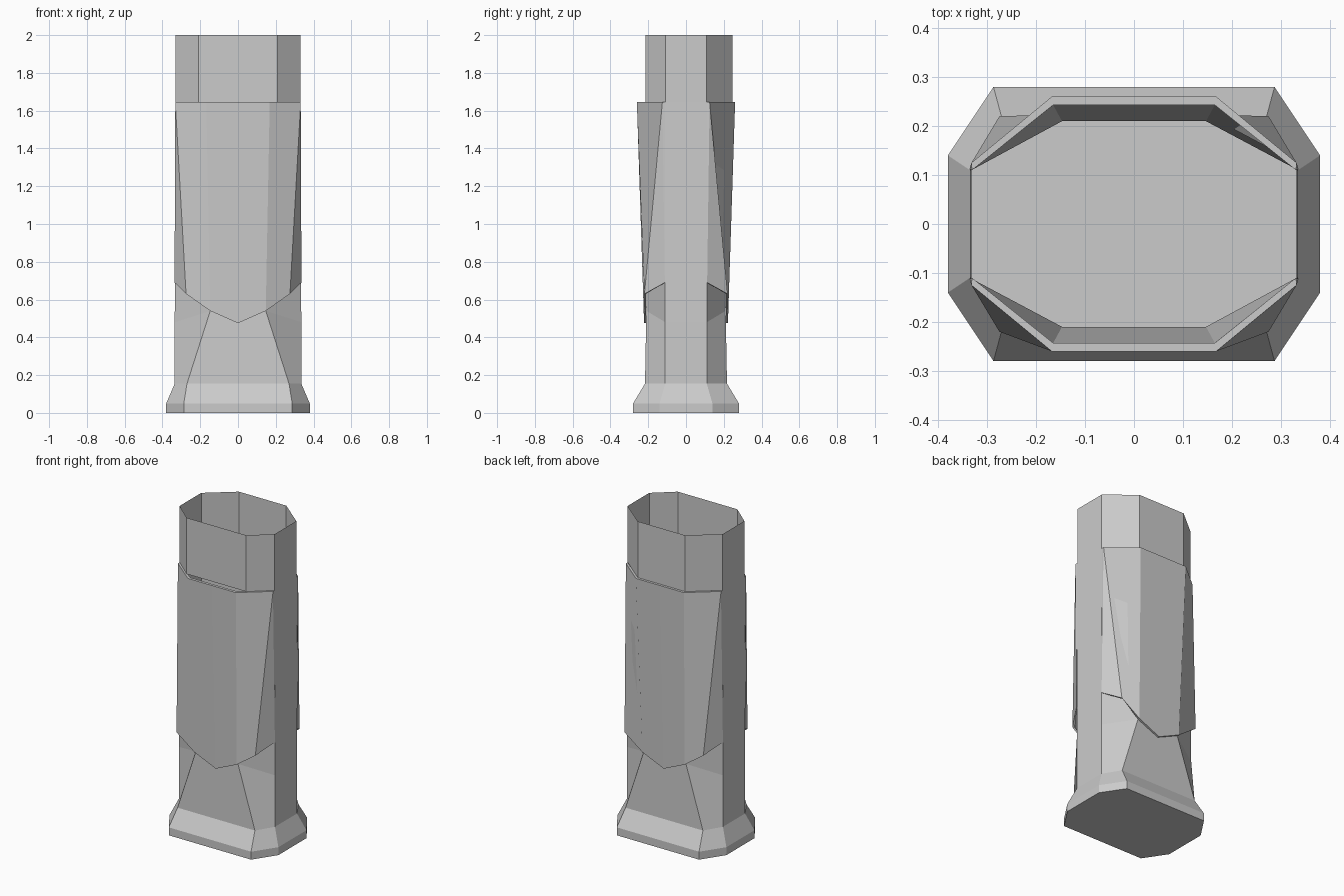
import bpy

if "Cube" in bpy.data.objects:
    bpy.data.objects.remove(bpy.data.objects["Cube"])


def make(name, verts, faces):
    mesh = bpy.data.meshes.new(name)
    mesh.from_pydata(verts, [], faces)
    mesh.validate()
    obj = bpy.data.objects.new(name, mesh)
    bpy.context.collection.objects.link(obj)
    return obj


def ring(end, side, back=None):
    """Eight-sided loop from one front corner and one side corner."""
    (ex, ey, ez), (sx, sy, sz) = end, side
    bx, by = back or (ex, ey)
    return [(-ex, -ey, ez), (ex, -ey, ez), (sx, -sy, sz), (sx, sy, sz),
            (bx, by, ez), (-bx, by, ez), (-sx, sy, sz), (-sx, -sy, sz)]


def loft(name, rings, cap=False):
    verts = [v for r in rings for v in r]
    faces = [(8 * k + i, 8 * k + (i + 1) % 8, 8 * k + 8 + (i + 1) % 8, 8 * k + 8 + i)
             for k in range(len(rings) - 1) for i in range(8)]
    if cap:
        faces.append(tuple(reversed(range(8))))
    return make(name, verts, faces)


# Hollow body with flared foot, open at the top
loft("body", [
    ring((0.287, 0.28, 0), (0.38, 0.14, 0)),
    ring((0.287, 0.28, 0.05), (0.38, 0.14, 0.05)),
    ring((0.27, 0.217, 0.155), (0.335, 0.11, 0.155)),
    ring((0.147, 0.21, 0.54), (0.335, 0.11, 0.48)),
    ring((0.165, 0.243, 1.645), (0.332, 0.11, 1.645)),
], cap=True)

# Thin upper collar, its front set back from the body
loft("collar", [ring((0.208, 0.215, z), (0.332, 0.108, z), (0.165, 0.245))
                for z in (1.645, 2.0)])

# Raised grip panels on the front and back, with pointed lower edges
half = [
    (0, -0.26, 1.645), (0.168, -0.26, 1.645), (0.332, -0.125, 1.645),   # outer top
    (0, -0.222, 0.475), (0.147, -0.224, 0.54), (0.275, -0.22, 0.63),    # outer bottom
    (0.336, -0.112, 0.69),                                            # outer side tip
    (0, -0.243, 1.645), (0.165, -0.243, 1.645), (0.331, -0.11, 1.645),  # inner top
    (0, -0.21, 0.475), (0.147, -0.211, 0.54), (0.262, -0.213, 0.63),    # inner bottom
    (0.333, -0.11, 0.69),                                             # inner side tip
]
half_faces = [(0, 3, 4, 1), (1, 4, 5, 2), (2, 5, 6), (2, 6, 9),   # outer skin
              (0, 1, 8, 7), (1, 2, 9, 8),                        # top rim
              (3, 10, 11, 4), (4, 11, 12, 5), (5, 12, 13, 6)]    # bottom lip
for name, s in (("front_panel", 1), ("back_panel", -1)):
    faces = half_faces if s > 0 else [f[::-1] for f in half_faces]
    panel = make(name, [(x, y * s, z) for x, y, z in half], faces)
    mirror = panel.modifiers.new("mirror", 'MIRROR')
    mirror.use_axis[0] = True
